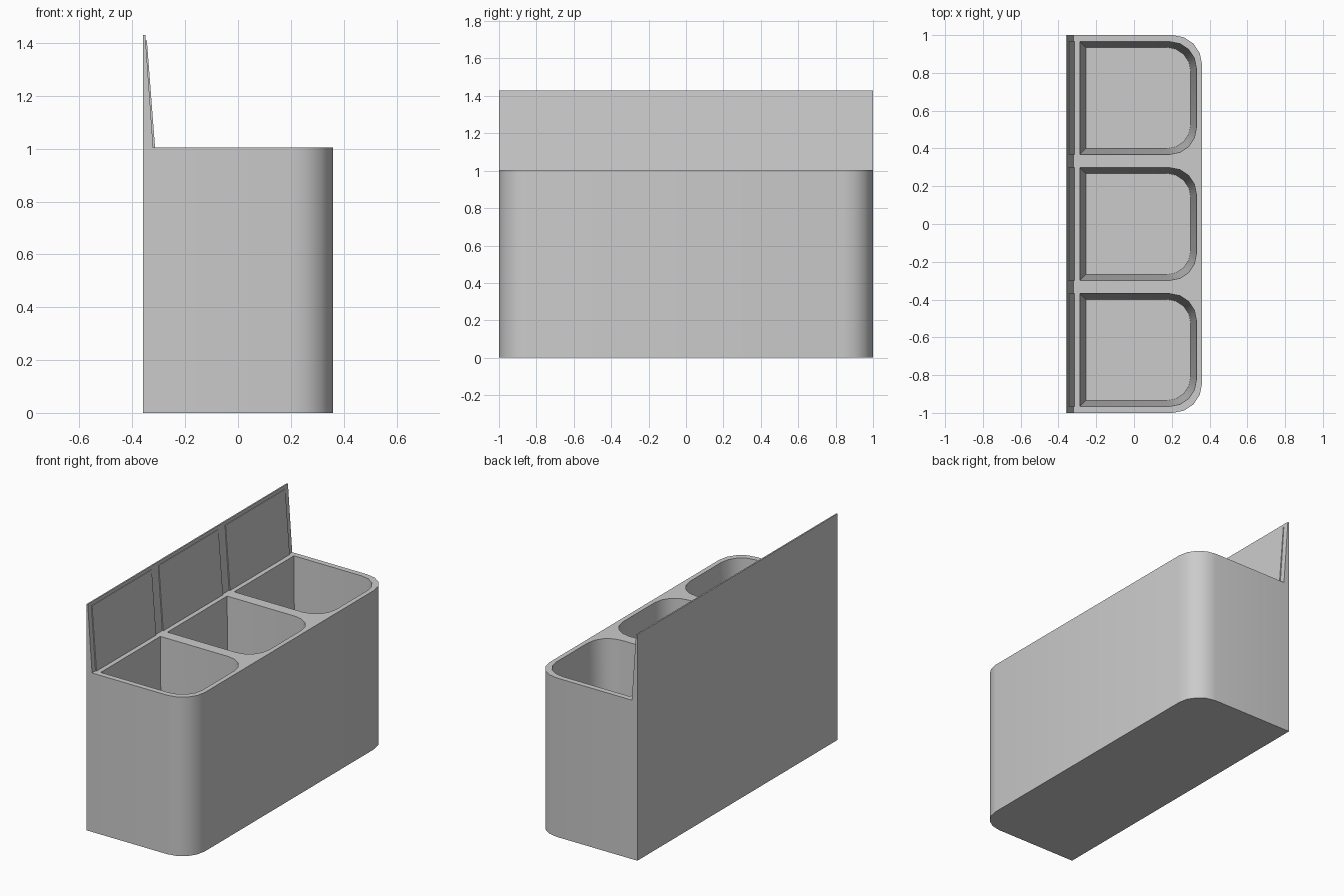
import bpy
from math import sin, cos, pi, radians

if "Cube" in bpy.data.objects:
    bpy.data.objects.remove(bpy.data.objects["Cube"])


def outline(x0, x1, y0, y1, r, n=4):
    """Rectangle whose two +x corners are rounded, counter-clockwise."""
    pts = [(x0, y0)]
    for cy, start in ((y0 + r, -pi / 2), (y1 - r, 0)):
        for i in range(n + 1):
            a = start + i * pi / 2 / n
            pts.append((x1 - r + r * cos(a), cy + r * sin(a)))
    return pts + [(x0, y1)]


def loft(name, bottom, top):
    """Closed solid between two matching 3D loops."""
    n = len(bottom)
    faces = [tuple(reversed(range(n))), tuple(range(n, 2 * n))]
    faces += [(i, (i + 1) % n, n + (i + 1) % n, n + i) for i in range(n)]
    mesh = bpy.data.meshes.new(name)
    mesh.from_pydata(bottom + top, [], faces)
    obj = bpy.data.objects.new(name, mesh)
    bpy.context.collection.objects.link(obj)
    return obj


def at_z(pts, z):
    return [(x, y, z) for x, y in pts]


def plate(name, profile, y0, y1):
    """Extrude an xz profile along y."""
    return loft(name, [(x, y1, z) for x, z in profile],
                [(x, y0, z) for x, z in profile])


RIM = 1.005

# Main block with rounded front corners
shape = outline(-0.36, 0.36, -1, 1, 0.155)
body = loft("container_body", at_z(shape, 0), at_z(shape, RIM))

# Tapered pockets cut from above, and raised panels on the back plate
FLOOR, DRAFT = 0.06, 0.03
for i, cy in enumerate((-0.667, 0, 0.667)):
    h = 0.298
    low = outline(-0.285 + DRAFT, 0.33 - DRAFT, cy - h + DRAFT, cy + h - DRAFT, 0.125)
    rim = outline(-0.285, 0.33, cy - h, cy + h, 0.14)
    k = 1 + 0.02 / (RIM - FLOOR)  # carry the taper slightly past the rim
    high = [(a + (c - a) * k, b + (d - b) * k) for (a, b), (c, d) in zip(low, rim)]
    cutter = loft(f"pocket_cutter_{i + 1}", at_z(low, FLOOR), at_z(high, RIM + 0.02))
    cutter.hide_render = True
    cutter.hide_set(True)
    cut = body.modifiers.new(f"pocket_{i + 1}", 'BOOLEAN')
    cut.operation = 'DIFFERENCE'
    cut.solver = 'EXACT'
    cut.object = cutter

    plate(f"back_panel_{i + 1}",
          [(-0.355, RIM), (-0.314, RIM), (-0.345, 1.41), (-0.355, 1.41)],
          cy - h, cy + h)

# Tapered back plate
plate("back_plate", [(-0.36, RIM), (-0.321, RIM), (-0.351, 1.43), (-0.36, 1.43)], -1, 1)

# Apply the cuts and smooth the rounded corners
bpy.ops.object.select_all(action='DESELECT')
bpy.context.view_layer.objects.active = body
body.select_set(True)
for m in list(body.modifiers):
    bpy.ops.object.modifier_apply(modifier=m.name)
bpy.ops.object.shade_smooth_by_angle(angle=radians(30))
